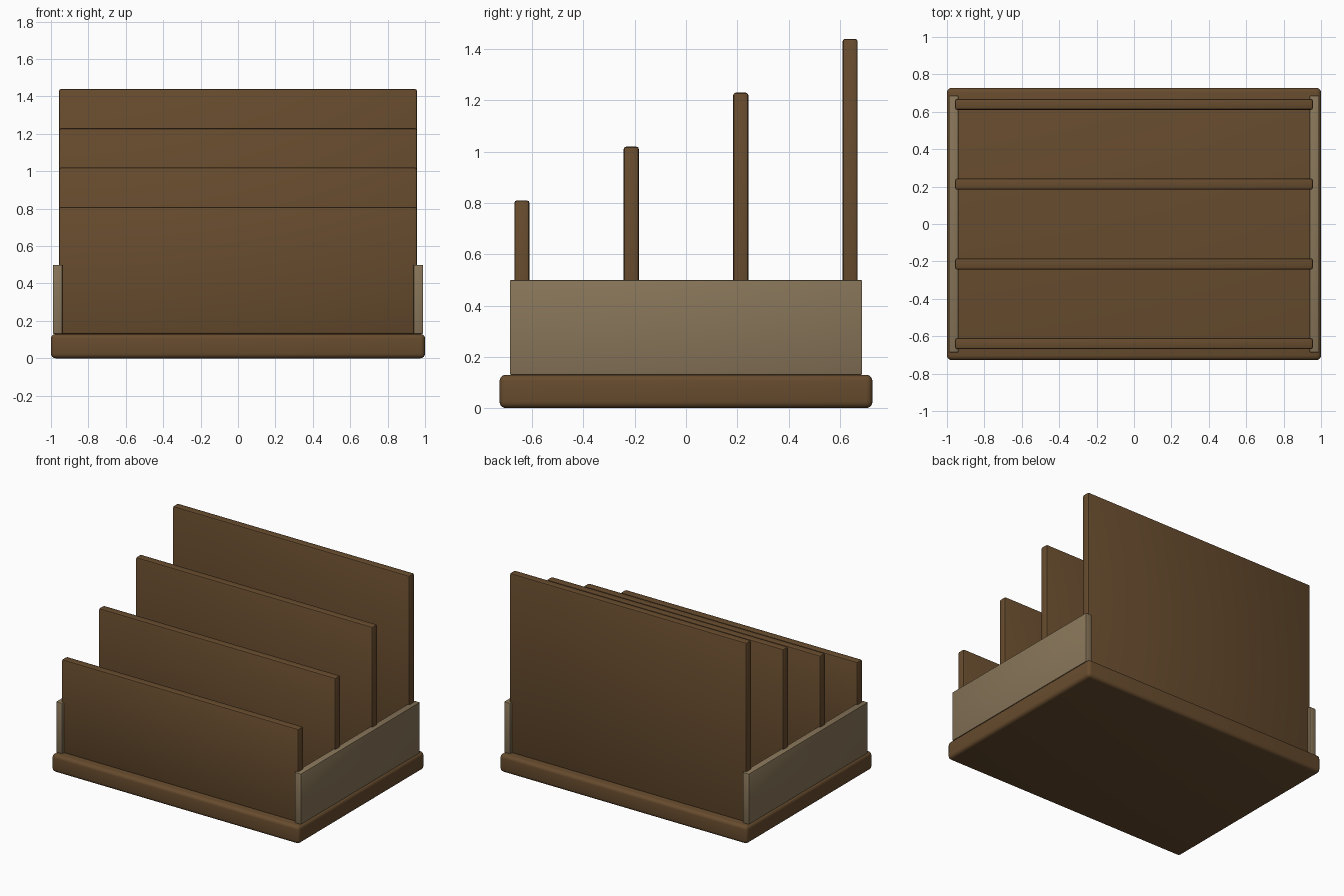
import bpy
import math

cube = bpy.data.objects.get("Cube")
if cube:
    bpy.data.objects.remove(cube, do_unlink=True)


def material(name, colour):
    mat = bpy.data.materials.new(name)
    mat.use_nodes = True
    mat.diffuse_color = colour
    mat.node_tree.nodes["Principled BSDF"].inputs["Base Color"].default_value = colour
    return mat


def board(name, centre, size, bevel, segments, mat):
    """Rectangular board with softened edges; centre is (x, y, bottom z)."""
    x, y, z = centre
    bpy.ops.mesh.primitive_cube_add(size=1, location=(x, y, z + size[2] / 2))
    obj = bpy.context.object
    obj.name = name
    obj.scale = size
    bpy.ops.object.transform_apply(location=False, rotation=False, scale=True)
    obj.data.materials.append(mat)
    mod = obj.modifiers.new("soft_edges", "BEVEL")
    mod.width = bevel
    mod.segments = segments
    bpy.ops.object.modifier_apply(modifier=mod.name)
    bpy.ops.object.shade_smooth_by_angle(angle=math.radians(35))
    return obj


dark_wood = material("dark_wood", (0.135, 0.071, 0.027, 1))
light_wood = material("light_wood", (0.245, 0.178, 0.1, 1))

BASE_TOP = 0.13

# Base slab
board("base", (0, 0, 0), (2, 1.455, BASE_TOP), 0.025, 4, dark_wood)

# Low side panels
for side, name in ((1, "left_side_panel"), (-1, "right_side_panel")):
    board(name, (side * 0.964, 0, BASE_TOP), (0.051, 1.374, 0.37), 0.005, 2, light_wood)

# Upright dividers, stepping up towards the back
for i in range(4):
    y = -0.64 + i * 0.4267
    height = 0.68 + i * 0.21
    board(f"divider_{i + 1}", (0, y, BASE_TOP), (1.912, 0.059, height), 0.01, 2, dark_wood)
